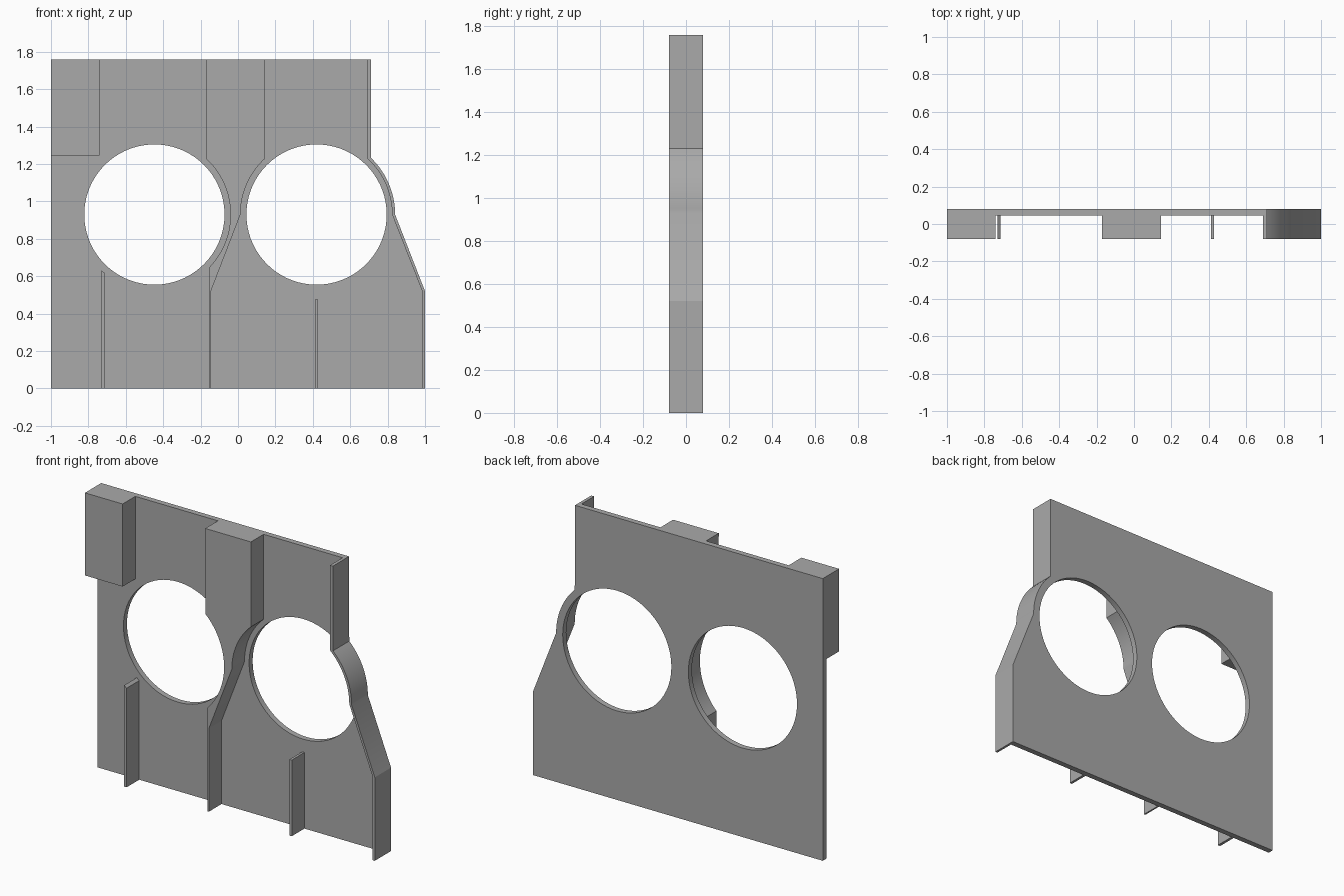
import bpy, bmesh
from math import cos, sin, radians, tau
from mathutils import Vector

if "Cube" in bpy.data.objects:
    bpy.data.objects.remove(bpy.data.objects["Cube"])

grey = bpy.data.materials.new("plain grey")
grey.use_nodes = True
COLOR = (0.4, 0.4, 0.4, 1)
grey.diffuse_color = COLOR
grey.node_tree.nodes["Principled BSDF"].inputs["Base Color"].default_value = COLOR

BACK, FACE, FRONT = 0.08, 0.045, -0.08
TOP = 1.76
LEFT_HOLE, RIGHT_HOLE = (-0.447, 0.93), (0.42, 0.93)
HOLE_R, RIM_R = 0.375, 0.407


def arc(center, radius, start, end, steps=16):
    angles = [radians(start + (end - start) * i / steps) for i in range(steps + 1)]
    return [(center[0] + radius * cos(a), center[1] + radius * sin(a)) for a in angles]


def circle(center, radius, sides=72):
    return [(center[0] + radius * cos(tau * i / sides),
             center[1] + radius * sin(tau * i / sides)) for i in range(sides)]


def box(x0, x1, z0, z1):
    return [(x0, z0), (x1, z0), (x1, z1), (x0, z1)]


def prism(name, outline, y0, y1, holes=()):
    """Fill an x-z outline, leaving holes open, and extrude it from y0 to y1."""
    bm = bmesh.new()
    edges = []
    for loop in (outline, *holes):
        verts = [bm.verts.new((x, y0, z)) for x, z in loop]
        edges += [bm.edges.new((v, verts[i - 1])) for i, v in enumerate(verts)]
    bmesh.ops.triangle_fill(bm, edges=edges, use_beauty=True)
    solid = bmesh.ops.extrude_face_region(bm, geom=bm.faces[:])
    moved = [g for g in solid["geom"] if isinstance(g, bmesh.types.BMVert)]
    bmesh.ops.translate(bm, verts=moved, vec=Vector((0, y1 - y0, 0)))
    bmesh.ops.recalc_face_normals(bm, faces=bm.faces[:])
    mesh = bpy.data.meshes.new(name)
    bm.to_mesh(mesh)
    bm.free()
    mesh.materials.append(grey)
    obj = bpy.data.objects.new(name, mesh)
    bpy.context.collection.objects.link(obj)
    bpy.ops.object.select_all(action="DESELECT")
    obj.select_set(True)
    bpy.context.view_layer.objects.active = obj
    bpy.ops.object.shade_smooth_by_angle(angle=radians(20))
    return obj


# Right-hand edge shared by the plate and the side wall
outer_edge = [(1, 0), (1, 0.52)] + arc(RIGHT_HOLE, 0.42, 0, 46) + [(0.71, TOP)]
inner_edge = [(0.985, 0), (0.985, 0.52)] + arc(RIGHT_HOLE, 0.404, 0, 48) + [(0.69, TOP)]

# Back plate with two round openings
prism("back_plate", [(-1, 0)] + outer_edge + [(-1, TOP)], FACE, BACK,
      [circle(LEFT_HOLE, HOLE_R), circle(RIGHT_HOLE, HOLE_R)])

# Side wall following the shaped edge
prism("side_wall", outer_edge + inner_edge[::-1], FRONT, FACE)

# Central block narrowing between the openings into a thin rib
divider_right = ([(-0.145, 0), (-0.145, 0.52)]
                 + arc(RIGHT_HOLE, RIM_R, 180, 132.5) + [(0.145, TOP)])
divider_left = ([(-0.17, TOP)] + arc(LEFT_HOLE, RIM_R, 47, -44, 32)
                + [(-0.155, 0)])
prism("center_divider", divider_right + divider_left, FRONT, FACE)

# Upper corner block
prism("corner_block", box(-1, -0.74, 1.245, TOP), FRONT, FACE)

# Short lower ribs, the first one trimmed to the rim of its opening
prism("left_rib", [(-0.73, 0), (-0.713, 0), (-0.713, 0.618), (-0.73, 0.632)], FRONT, FACE)
prism("right_rib", box(0.411, 0.427, 0, 0.475), FRONT, FACE)
